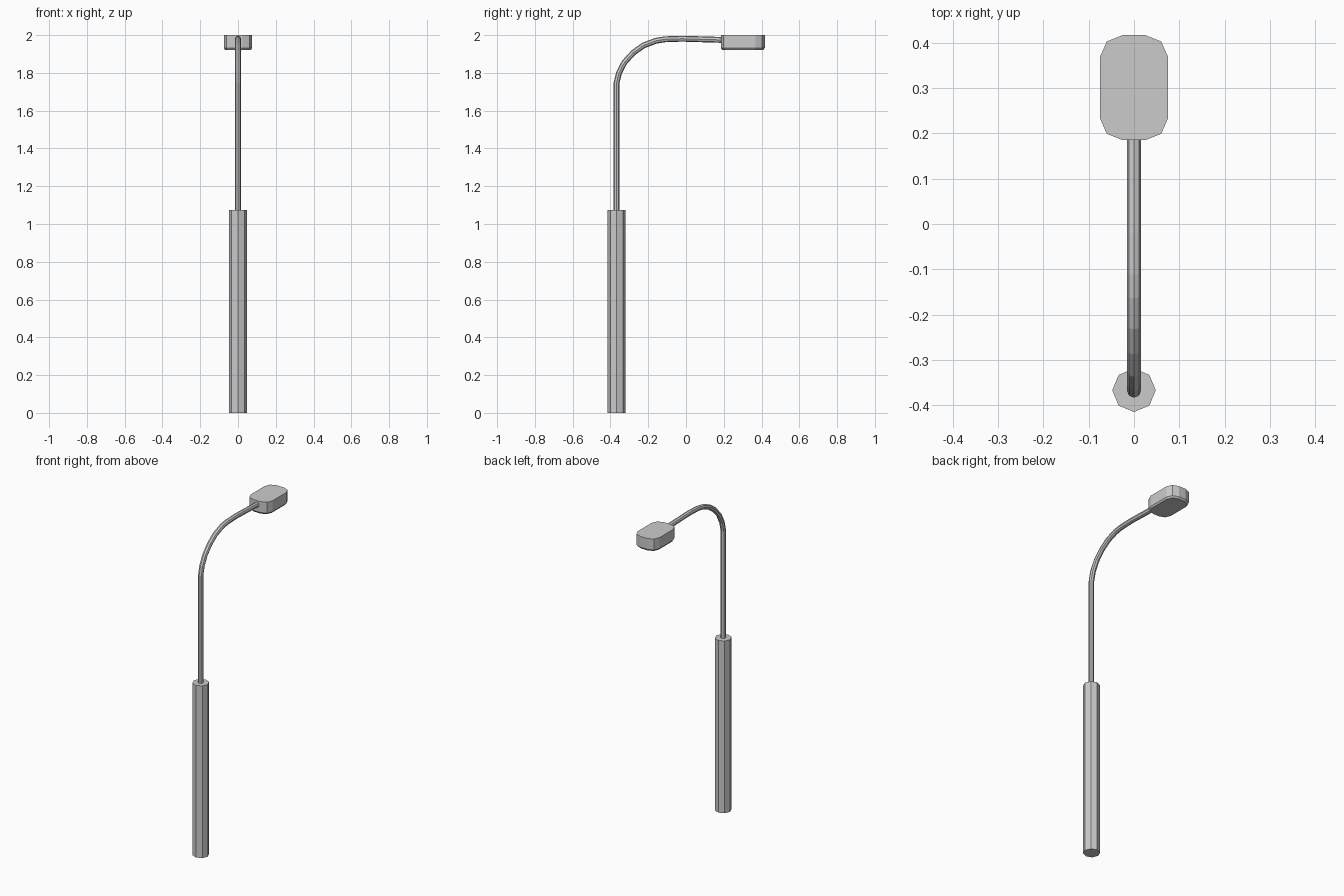
import bpy, bmesh

if "Cube" in bpy.data.objects:
    bpy.data.objects.remove(bpy.data.objects["Cube"])

POLE_Y = -0.367


def add_mesh(name, bm):
    bmesh.ops.recalc_face_normals(bm, faces=bm.faces[:])
    mesh = bpy.data.meshes.new(name)
    bm.to_mesh(mesh)
    bm.free()
    obj = bpy.data.objects.new(name, mesh)
    bpy.context.collection.objects.link(obj)
    return obj


# Thick octagonal lower pole
bpy.ops.mesh.primitive_cylinder_add(vertices=8, radius=0.048, depth=1.075,
                                    location=(0, POLE_Y, 1.075 / 2))
bpy.context.object.name = "lower_pole"

# Thin octagonal arm that rises from the pole and bends forward to the lamp
path = [(-0.368, 1.06), (-0.368, 1.745), (-0.355, 1.80), (-0.325, 1.857),
        (-0.278, 1.908), (-0.225, 1.945), (-0.16, 1.970), (-0.11, 1.978),
        (-0.02, 1.981), (0.21, 1.974)]
curve = bpy.data.curves.new("bent_arm", 'CURVE')
curve.dimensions = '3D'
curve.bevel_depth = 0.0155
curve.bevel_resolution = 2
curve.use_fill_caps = True
spline = curve.splines.new('POLY')
spline.points.add(len(path) - 1)
for p, (y, z) in zip(spline.points, path):
    p.co = (0, y, z, 1)
spline.use_smooth = False
arm = bpy.data.objects.new("bent_arm", curve)
bpy.context.collection.objects.link(arm)

# Lamp head: rounded-rectangle outline, with a small chamfer underneath
quarter = [(0.075, 0.068), (0.060, 0.102), (0.025, 0.116)]
half = quarter + [(-x, y) for x, y in reversed(quarter)]
outline = half + [(-x, -y) for x, y in half]
bm = bmesh.new()
rings = []
for z, inset in [(1.922, 0.007), (1.932, 0.0), (2.0, 0.0)]:
    sx, sy = 1 - inset / 0.075, 1 - inset / 0.116
    rings.append([bm.verts.new((x * sx, 0.301 + y * sy, z)) for x, y in outline])
n = len(outline)
for low, high in zip(rings, rings[1:]):
    for i in range(n):
        j = (i + 1) % n
        bm.faces.new((low[i], low[j], high[j], high[i]))
bm.faces.new(rings[0])
bm.faces.new(rings[-1])
add_mesh("lamp_head", bm)
